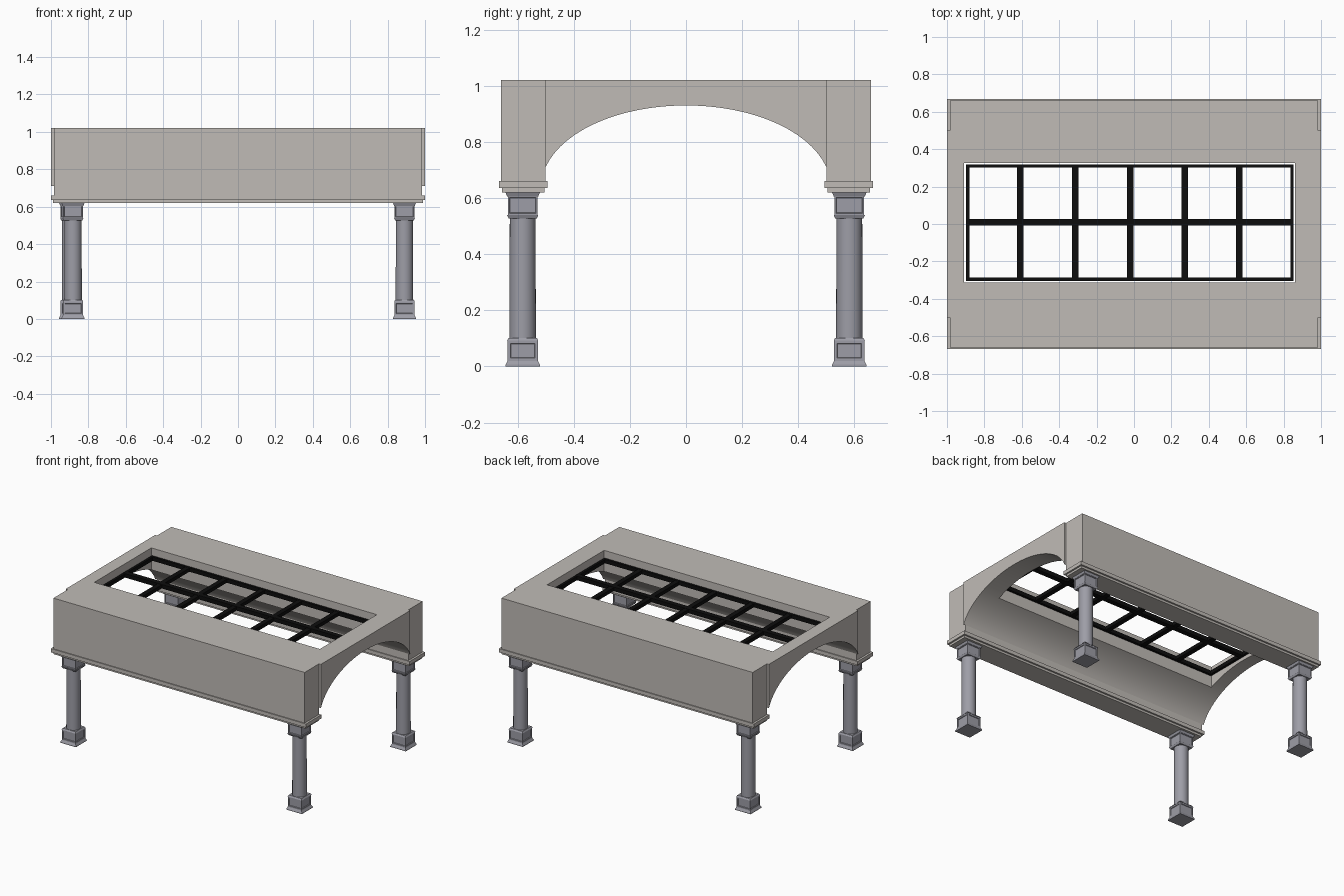
import bpy, bmesh, math
from mathutils import Vector

if "Cube" in bpy.data.objects:
    bpy.data.objects.remove(bpy.data.objects["Cube"])


def material(name, rgb):
    m = bpy.data.materials.new(name)
    m.diffuse_color = (*rgb, 1)
    m.use_nodes = True
    m.node_tree.nodes["Principled BSDF"].inputs["Base Color"].default_value = m.diffuse_color
    return m


STONE = material("warm stone", (0.53, 0.50, 0.47))
GREY = material("column grey", (0.34, 0.34, 0.385))
BLACK = material("black metal", (0.004, 0.004, 0.004))


def finish(name, bm, mat, smooth=False):
    bmesh.ops.recalc_face_normals(bm, faces=bm.faces)
    me = bpy.data.meshes.new(name)
    bm.to_mesh(me)
    bm.free()
    ob = bpy.data.objects.new(name, me)
    bpy.context.collection.objects.link(ob)
    me.materials.append(mat)
    if smooth:
        smooth_sharp(ob)
    return ob


def activate(ob):
    bpy.ops.object.select_all(action='DESELECT')
    ob.select_set(True)
    bpy.context.view_layer.objects.active = ob


def smooth_sharp(ob):
    activate(ob)
    bpy.ops.object.shade_smooth_by_angle(angle=math.radians(30))


def add_box(bm, x0, x1, y0, y1, z0, z1):
    verts = bmesh.ops.create_cube(bm, size=1)["verts"]
    for v in verts:
        v.co = Vector(((x0 + x1) / 2 + v.co.x * (x1 - x0),
                       (y0 + y1) / 2 + v.co.y * (y1 - y0),
                       (z0 + z1) / 2 + v.co.z * (z1 - z0)))
    return verts


def add_frustum(bm, h0, h1, z0, z1):
    """Square block with half-width h0 at the bottom and h1 at the top."""
    verts = add_box(bm, -1, 1, -1, 1, z0, z1)
    for v in verts:
        h = h0 if v.co.z < (z0 + z1) / 2 else h1
        v.co.x *= h
        v.co.y *= h
    return verts


def add_panel_block(bm, h, z0, z1, border):
    """Square block with a sunken panel on each side."""
    verts = add_frustum(bm, h, h, z0, z1)
    sides = [f for f in {f for v in verts for f in v.link_faces}
             if abs(f.calc_center_median().z - (z0 + z1) / 2) < 0.001]
    bmesh.ops.recalc_face_normals(bm, faces=list({f for v in verts for f in v.link_faces}))
    bmesh.ops.inset_individual(bm, faces=sides, thickness=border, depth=0)
    bmesh.ops.inset_individual(bm, faces=sides, thickness=0.003, depth=-0.004)


# Vaulted roof: arch profile extruded along x
bm = bmesh.new()
N = 48
a0 = math.acos(0.5 / 0.515)
profile = [(-0.5, 1.02), (0.5, 1.02)]
for i in range(N + 1):
    a = a0 + (math.pi - 2 * a0) * i / N
    profile.append((0.515 * math.cos(a), 0.64 + 0.29 * math.sin(a)))
face = bm.faces.new([bm.verts.new((-1, y, z)) for y, z in profile])
ext = bmesh.ops.extrude_face_region(bm, geom=[face])["geom"]
for v in ext:
    if isinstance(v, bmesh.types.BMVert):
        v.co.x = 1
vault = finish("vaulted_roof", bm, STONE)

# Skylight opening cut through the vault
bm = bmesh.new()
add_box(bm, -0.908, 0.861, -0.313, 0.326, 0.5, 1.3)
cutter = finish("skylight_cutter", bm, STONE)
cutter.hide_render = True
mod = vault.modifiers.new("skylight", 'BOOLEAN')
mod.operation = 'DIFFERENCE'
mod.solver = 'EXACT'
mod.object = cutter
activate(vault)
bpy.ops.object.modifier_apply(modifier=mod.name)
bpy.data.objects.remove(cutter)
smooth_sharp(vault)

# Side beams with a stepped ledge beneath
for s, side in ((-1, "front"), (1, "back")):
    def span(p, q):
        return sorted((s * p, s * q))
    bm = bmesh.new()
    add_box(bm, -0.985, 0.985, *span(0.5, 0.66), 0.655, 1.02)
    finish(side + "_beam", bm, STONE)
    bm = bmesh.new()
    add_box(bm, -1, 1, *span(0.493, 0.667), 0.635, 0.661)
    add_box(bm, -0.988, 0.988, *span(0.505, 0.655), 0.62, 0.636)
    finish(side + "_ledge", bm, STONE)

# Skylight frame: border, long centre bar and five cross bars
bm = bmesh.new()
X0, X1, Y0, Y1, Z0, Z1, W = -0.897, 0.853, -0.304, 0.318, 0.945, 0.972, 0.017
add_box(bm, X0, X1, Y0, Y0 + W, Z0, Z1)
add_box(bm, X0, X1, Y1 - W, Y1, Z0, Z1)
add_box(bm, X0, X0 + W, Y0, Y1, Z0, Z1)
add_box(bm, X1 - W, X1, Y0, Y1, Z0, Z1)
add_box(bm, X0, X1, -0.009, 0.027, Z0, Z1 + 0.001)
for x in (-0.608, -0.315, -0.021, 0.271, 0.563):
    add_box(bm, x - 0.017, x + 0.017, Y0, Y1, Z0 + 0.001, Z1 - 0.001)
finish("skylight_frame", bm, BLACK)

# Columns: panelled base, round shaft, panelled capital
for name, cx, cy in (("front_left", -0.882, -0.582), ("back_left", -0.895, 0.582),
                     ("front_right", 0.89, -0.582), ("back_right", 0.89, 0.582)):
    bm = bmesh.new()
    add_frustum(bm, 0.061, 0.061, 0, 0.006)
    add_frustum(bm, 0.061, 0.054, 0.006, 0.02)
    add_panel_block(bm, 0.054, 0.02, 0.092, 0.014)
    add_frustum(bm, 0.056, 0.05, 0.092, 0.102)
    shaft = bmesh.ops.create_cone(bm, cap_ends=True, segments=32, radius1=0.047,
                                  radius2=0.046, depth=0.44)["verts"]
    for v in shaft:
        v.co.z += 0.315
    add_frustum(bm, 0.05, 0.056, 0.527, 0.54)
    add_panel_block(bm, 0.053, 0.54, 0.608, 0.008)
    add_frustum(bm, 0.055, 0.062, 0.605, 0.621)
    ob = finish(name + "_column", bm, GREY, smooth=True)
    ob.location = (cx, cy, 0)
